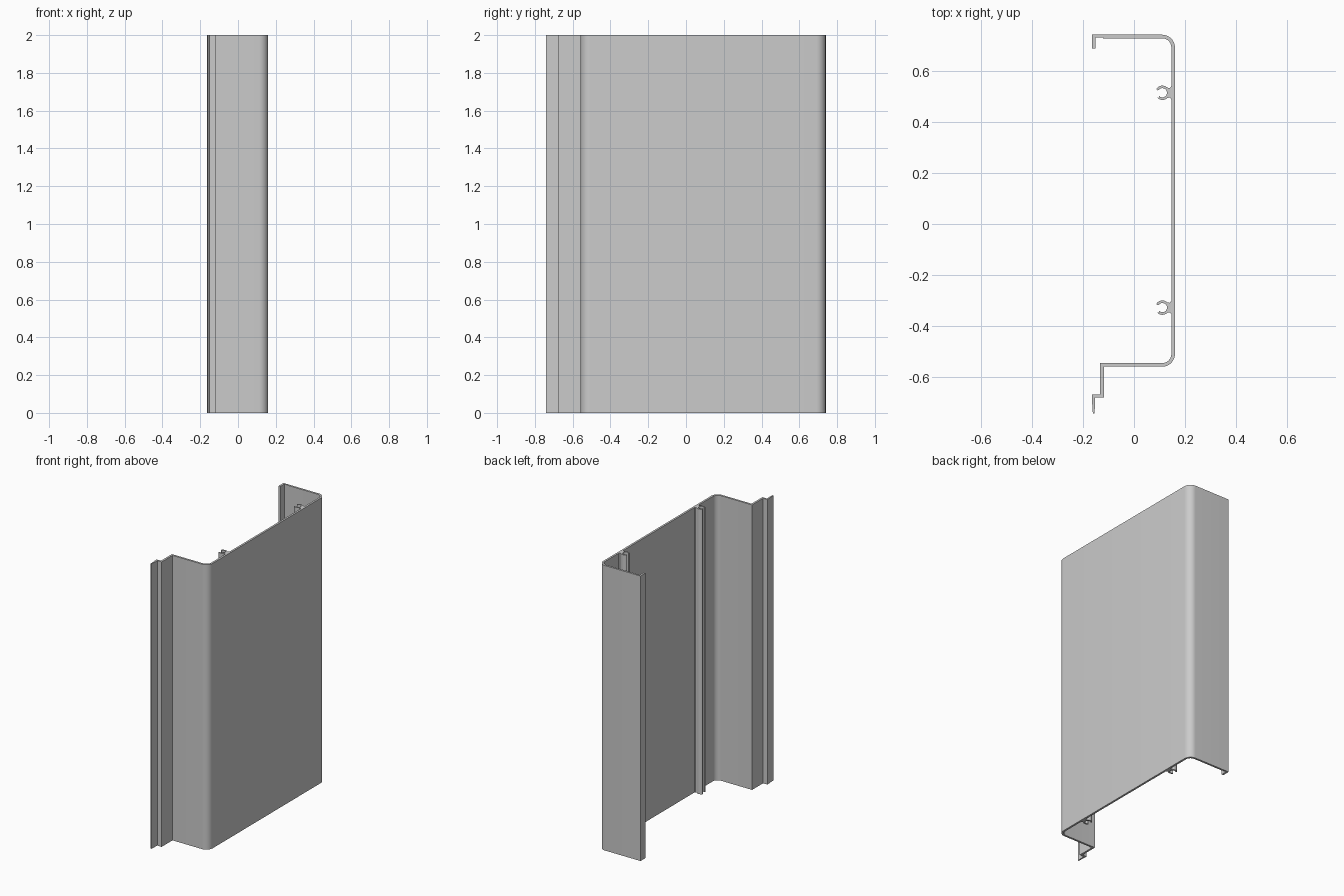
import bpy
import bmesh
from math import cos, sin, radians

if "Cube" in bpy.data.objects:
    bpy.data.objects.remove(bpy.data.objects["Cube"], do_unlink=True)

HEIGHT = 2.0
WALL = 0.014          # sheet thickness
FACE = 0.16           # outer face of the web
BACK = -0.165         # free edge of the flanges
TOP, LOW = 0.74, -0.558
RADIUS = 0.05         # outer bend radius

metal = bpy.data.materials.new("plain grey metal")
metal.use_nodes = True
grey = (0.6, 0.6, 0.6, 1.0)
metal.diffuse_color = grey
metal.node_tree.nodes["Principled BSDF"].inputs["Base Color"].default_value = grey


def arc(cx, cy, r, start, end, steps=10):
    """Points along an arc, angles in degrees."""
    angles = [radians(start + (end - start) * i / steps) for i in range(steps + 1)]
    return [(cx + r * cos(a), cy + r * sin(a)) for a in angles]


def extrude_profile(name, outline):
    """Extrude a closed outline along z."""
    bm = bmesh.new()
    base = bm.faces.new([bm.verts.new((x, y, 0)) for x, y in outline])
    result = bmesh.ops.extrude_face_region(bm, geom=[base], use_keep_orig=True)
    verts = [g for g in result["geom"] if isinstance(g, bmesh.types.BMVert)]
    bmesh.ops.translate(bm, verts=verts, vec=(0, 0, HEIGHT))
    bmesh.ops.recalc_face_normals(bm, faces=bm.faces)
    mesh = bpy.data.meshes.new(name)
    bm.to_mesh(mesh)
    bm.free()
    mesh.materials.append(metal)
    obj = bpy.data.objects.new(name, mesh)
    bpy.context.collection.objects.link(obj)
    bpy.ops.object.select_all(action="DESELECT")
    obj.select_set(True)
    bpy.context.view_layer.objects.active = obj
    bpy.ops.object.shade_smooth_by_angle(angle=radians(30))
    return obj


# Channel: web, two bent flanges, top lip and stepped lower lip
cx = FACE - RADIUS
inner = RADIUS - WALL
leg = -0.132          # outer side of the lower leg
step = -0.678         # underside of the step
outline = [(BACK, 0.687), (BACK, TOP)]
outline += arc(cx, TOP - RADIUS, RADIUS, 90, 0)
outline += arc(cx, LOW + RADIUS, RADIUS, 0, -90)
outline += [(leg + WALL, LOW), (leg + WALL, step), (-0.152, step),
            (-0.154, -0.74), (-0.161, -0.74), (BACK, step),
            (BACK, step + 0.012), (leg, step + 0.012), (leg, LOW + WALL)]
outline += arc(cx, LOW + RADIUS, inner, -90, 0)
outline += arc(cx, TOP - RADIUS, inner, 0, 90)
outline += [(-0.122, TOP - WALL), (-0.122, TOP - 0.011),
            (BACK + WALL, TOP - 0.011), (BACK + WALL, 0.687)]
extrude_profile("channel", outline)

# Open screw bosses joined to the inside of the web
for name, y in (("rear_screw_boss", 0.513), ("front_screw_boss", -0.327)):
    x, outer, bore = 0.111, 0.028, 0.018
    mid, tip = (outer + bore) / 2, (outer - bore) / 2
    gap = 140
    end = radians(gap)
    ring = [(FACE - WALL / 2, y + 0.026), (FACE - WALL, y + 0.026),
            (FACE - WALL - 0.006, y + 0.019)]
    ring += arc(x, y, outer, 45, gap, 14)
    ring += arc(x + mid * cos(end), y + mid * sin(end), tip, gap, gap + 180, 6)[1:-1]
    ring += arc(x, y, bore, gap, -gap, 28)
    ring += arc(x + mid * cos(end), y - mid * sin(end), tip, 180 - gap, -gap, 6)[1:-1]
    ring += arc(x, y, outer, -gap, -45, 14)
    ring += [(FACE - WALL - 0.006, y - 0.019), (FACE - WALL, y - 0.026),
             (FACE - WALL / 2, y - 0.026)]
    extrude_profile(name, ring)
